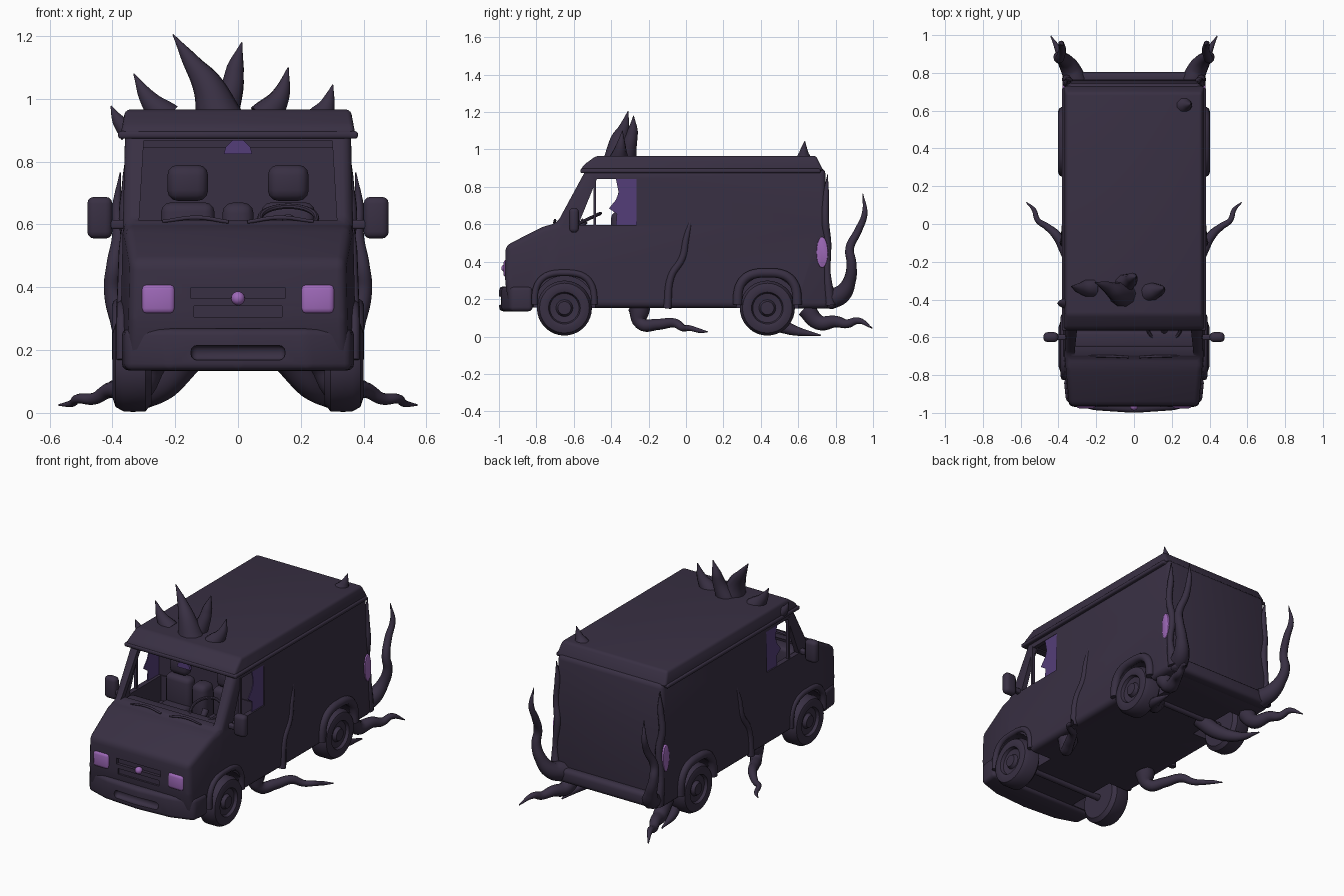
import bpy, bmesh, math
from mathutils import Vector, Matrix

def material(name, rgb):
    m = bpy.data.materials.new(name)
    m.diffuse_color = (*rgb, 1)
    return m

DARK = material("dark plum", (0.040, 0.029, 0.056))
GLASS = material("deep violet", (0.088, 0.048, 0.190))
LAMP = material("lamp purple", (0.340, 0.140, 0.480))

def finish(name, bm, mat):
    bmesh.ops.recalc_face_normals(bm, faces=bm.faces)
    me = bpy.data.meshes.new(name)
    bm.to_mesh(me)
    bm.free()
    ob = bpy.data.objects.new(name, me)
    bpy.context.collection.objects.link(ob)
    me.materials.append(mat)
    return ob

def prism(name, pts, a, b, axis='x', mat=DARK, bevel=0, seg=3, shape=None):
    """Extrude a 2D outline from a to b along an axis, optionally rounded."""
    bm = bmesh.new()
    put = {'x': lambda p, t: (t, p[0], p[1]),
           'y': lambda p, t: (p[0], t, p[1]),
           'z': lambda p, t: (p[0], p[1], t)}[axis]
    lo = [bm.verts.new(put(p, a)) for p in pts]
    hi = [bm.verts.new(put(p, b)) for p in pts]
    n = len(pts)
    bm.faces.new(lo)
    bm.faces.new(hi)
    for i in range(n):
        bm.faces.new((lo[i], lo[(i + 1) % n], hi[(i + 1) % n], hi[i]))
    bmesh.ops.recalc_face_normals(bm, faces=bm.faces)
    if bevel:
        bmesh.ops.bevel(bm, geom=bm.edges[:], offset=bevel, segments=seg,
                        profile=0.5, affect='EDGES', clamp_overlap=True)
    if shape:
        shape(bm)
    return finish(name, bm, mat)

def box(name, lo, hi, mat=DARK, bevel=0.0, seg=3):
    return prism(name, [(lo[0], lo[1]), (hi[0], lo[1]), (hi[0], hi[1]), (lo[0], hi[1])],
                 lo[2], hi[2], 'z', mat, bevel, seg)

def tube(name, pts, mat=DARK, sides=3):
    """Smooth tapering tube; each point is x, y, z, radius."""
    cu = bpy.data.curves.new(name, 'CURVE')
    cu.dimensions = '3D'
    cu.bevel_depth = 1
    cu.bevel_resolution = sides
    cu.resolution_u = 6
    cu.use_fill_caps = True
    sp = cu.splines.new('BEZIER')
    sp.bezier_points.add(len(pts) - 1)
    for bp, p in zip(sp.bezier_points, pts):
        bp.co = p[:3]
        bp.radius = p[3]
        bp.handle_left_type = bp.handle_right_type = 'AUTO'
    ob = bpy.data.objects.new(name, cu)
    bpy.context.collection.objects.link(ob)
    cu.materials.append(mat)
    select(ob)
    bpy.ops.object.convert(target='MESH')
    return bpy.context.object

def select(ob):
    bpy.ops.object.select_all(action='DESELECT')
    ob.select_set(True)
    bpy.context.view_layer.objects.active = ob

def cut(ob, *cutters):
    select(ob)
    for c in cutters:
        m = ob.modifiers.new("cut", 'BOOLEAN')
        m.operation, m.solver, m.object = 'DIFFERENCE', 'EXACT', c
        bpy.ops.object.modifier_apply(modifier=m.name)
    for c in cutters:
        bpy.data.objects.remove(c)

def flip(pts, s):
    return [(s * p[0], *p[1:]) for p in pts]

# Body shell, narrowing upwards and towards the nose
def taper(bm):
    for co, no in (((0, -0.7, 0), (0, 1, 0)), ((0, 0, 0.6), (0, 0, 1))):
        bmesh.ops.bisect_plane(bm, geom=bm.verts[:] + bm.edges[:] + bm.faces[:],
                               plane_co=co, plane_no=no)
    for v in bm.verts:
        v.co.x *= 1 - 0.05 * (v.co.z - 0.15) / 0.8
        if v.co.y < -0.7:
            v.co.x *= 1 - 0.28 * (-0.7 - v.co.y)

body = prism("van_body", [(-0.945, 0.155), (-0.968, 0.30), (-0.965, 0.485), (-0.76, 0.59),
             (-0.69, 0.605), (-0.53, 0.90), (0.745, 0.90), (0.768, 0.15)],
             -0.377, 0.377, 'x', bevel=0.03, shape=taper)

# Cabin, window, wheel well and grille openings
cabin = prism("cabin_cutter", [(-0.64, 0.44), (-0.655, 0.60), (-0.505, 0.875),
              (-0.27, 0.875), (-0.27, 0.44)], -0.335, 0.335)
screen = prism("windscreen_cutter", [(-0.315, 0.612), (0.315, 0.612), (0.30, 0.867),
               (-0.30, 0.867)], -0.82, -0.50, 'y')
sides = prism("side_window_cutter", [(-0.577, 0.595), (-0.265, 0.595), (-0.265, 0.843),
              (-0.476, 0.843)], -0.6, 0.6)
slots = [box("grille_cutter", (-0.15, -1.1, 0.365), (0.15, -0.948, 0.40)),
         box("grille_cutter", (-0.14, -1.1, 0.305), (0.14, -0.955, 0.34))]
wells = []
for yc in (-0.65, 0.435):
    for s in (-1, 1):
        ring = [(yc + 0.165 * math.cos(k * math.pi / 14), 0.15 + 0.175 * math.sin(k * math.pi / 14))
                for k in range(28)]
        wells.append(prism("well_cutter", ring, s * 0.22, s * 0.6))
cut(body, cabin, screen, sides, *slots, *wells)

# Roof cap and gutter
def roof_taper(bm):
    for v in bm.verts:
        v.co.x *= 1 - 0.5 * (v.co.z - 0.88)

prism("roof_cap", [(-0.565, 0.885), (-0.55, 0.915), (-0.48, 0.966), (0.695, 0.966), (0.735, 0.885)],
      -0.375, 0.375, bevel=0.015, shape=roof_taper)
box("roof_gutter", (-0.382, -0.565, 0.873), (0.382, 0.72, 0.897), bevel=0.009)

# Bumpers
bumper = prism("front_bumper", [(-0.372, -0.82), (-0.36, -0.94), (-0.22, -0.985), (0, -1.0),
               (0.22, -0.985), (0.36, -0.94), (0.372, -0.82)], 0.135, 0.268, 'z', bevel=0.022)
cut(bumper, box("bumper_cutter", (-0.15, -1.1, 0.168), (0.15, -0.965, 0.215), bevel=0.02))
box("rear_bumper", (-0.36, 0.72, 0.15), (0.36, 0.805, 0.235), bevel=0.025)

# Cabin fittings
box("dashboard", (-0.33, -0.66, 0.43), (0.33, -0.565, 0.60), bevel=0.02)
box("centre_console", (-0.05, -0.40, 0.43), (0.05, -0.29, 0.67), bevel=0.035)
bpy.ops.mesh.primitive_torus_add(major_radius=0.09, minor_radius=0.009, major_segments=28,
                                 minor_segments=8, location=(0.16, -0.54, 0.62),
                                 rotation=(math.radians(25), 0, 0))
bpy.context.object.name = "steering_wheel"
bpy.context.object.data.materials.append(DARK)
tube("steering_column", [(0.16, -0.59, 0.56, 0.015), (0.16, -0.54, 0.62, 0.02)])
prism("rear_view_mirror", [(-0.045, 0.825), (0.045, 0.825), (0.04, 0.845), (0.015, 0.87),
      (-0.015, 0.87), (-0.04, 0.845)], -0.53, -0.515, 'y', GLASS)
# Gem in the grille
bpy.ops.mesh.primitive_uv_sphere_add(segments=16, ring_count=8, radius=0.022,
                                     location=(0, -0.965, 0.365))
bpy.context.object.name = "grille_gem"
bpy.context.object.data.materials.append(LAMP)

def wheel(name, x, y, s):
    """Lathe the tyre and dished rim about the x axis."""
    prof = [(-0.06, 0), (-0.06, 0.125), (-0.04, 0.147), (0.03, 0.147), (0.055, 0.133), (0.064, 0.105),
            (0.058, 0.085), (0.04, 0.078), (0.035, 0.045), (0.055, 0.035), (0.057, 0)]
    bm = bmesh.new()
    vs = [bm.verts.new((s * px, 0, r)) for px, r in prof]
    es = [bm.edges.new(e) for e in zip(vs, vs[1:])]
    bmesh.ops.spin(bm, geom=vs + es, cent=(0, 0, 0), axis=(1, 0, 0), angle=2 * math.pi, steps=36)
    bmesh.ops.remove_doubles(bm, verts=bm.verts, dist=0.0005)
    bmesh.ops.translate(bm, verts=bm.verts, vec=(x, y, 0.152))
    finish(name, bm, DARK)

# Everything that repeats on both sides
for s, side in ((-1, "left"), (1, "right")):
    def both(name, pts, mat=DARK):
        tube(side + "_" + name, flip(pts, s), mat)

    def sbox(name, lo, hi, mat=DARK, bevel=0.0):
        xs = sorted((s * lo[0], s * hi[0]))
        box(side + "_" + name, (xs[0], *lo[1:]), (xs[1], *hi[1:]), mat, bevel)

    for end, yc, r in (("front", -0.65, 0.018), ("rear", 0.435, 0.026)):
        wheel(f"{side}_{end}_wheel", s * 0.335, yc, s)
        # Squarish wheel arch flare
        arc = []
        for k in range(11):
            a = math.pi * (k / 10)
            c, d = math.cos(a), math.sin(a)
            arc.append((0.370 if end == "front" else 0.376, yc + 0.16 * math.copysign(abs(c) ** 0.7, c),
                        0.17 + 0.17 * d ** 0.7, r))
        both(end + "_wheel_arch", arc)
    tube(side + "_axle", [(0, 0.435, 0.152, 0.02), (s * 0.3, 0.435, 0.152, 0.02)])
    tube(side + "_front_axle", [(0, -0.65, 0.152, 0.02), (s * 0.3, -0.65, 0.152, 0.02)])
    sbox("headlight", (0.20, -0.976, 0.315), (0.308, -0.93, 0.41), LAMP, 0.018)
    sbox("seat_back", (0.075, -0.37, 0.44), (0.245, -0.29, 0.67), bevel=0.03)
    sbox("headrest", (0.095, -0.365, 0.675), (0.225, -0.295, 0.79), bevel=0.034)
    sbox("seat_cushion", (0.07, -0.52, 0.43), (0.25, -0.29, 0.51), bevel=0.03)
    sbox("door_mirror", (0.40, -0.625, 0.555), (0.48, -0.573, 0.688), bevel=0.022)
    sbox("mirror_arm", (0.34, -0.615, 0.585), (0.42, -0.585, 0.615), bevel=0.008)
    sbox("window_pillar", (0.345, -0.495, 0.59), (0.362, -0.480, 0.85))
    # Broken side pane
    prism(side + "_broken_pane", [(-0.262, 0.592), (-0.262, 0.845), (-0.375, 0.845), (-0.36, 0.77),
          (-0.375, 0.73), (-0.412, 0.685), (-0.37, 0.655), (-0.375, 0.592)],
          s * 0.352, s * 0.358, mat=GLASS)
    # Oval tail lamp
    oval = [(0.728 + 0.031 * math.cos(k * math.pi / 10), 0.45 + 0.083 * math.sin(k * math.pi / 10))
            for k in range(20)]
    prism(side + "_tail_lamp", oval, s * 0.335, s * 0.378, mat=LAMP, bevel=0.005, seg=2)
    # Wipers
    both("wiper", [(0.03, -0.705, 0.608, 0.006), (0.13, -0.70, 0.622, 0.007), (0.24, -0.70, 0.61, 0.005)])
    # Veins creeping over the side and the rear corner
    both("side_vein", [(0.356, 0.03, 0.64, 0.008), (0.362, 0.0, 0.52, 0.018), (0.364, -0.02, 0.42, 0.02),
                       (0.368, -0.08, 0.32, 0.02), (0.372, -0.10, 0.15, 0.022)])
    both("corner_vein", [(0.345, 0.77, 0.17, 0.035), (0.36, 0.755, 0.34, 0.018), (0.345, 0.755, 0.5, 0.022),
                         (0.36, 0.745, 0.62, 0.02), (0.35, 0.748, 0.75, 0.018), (0.352, 0.757, 0.865, 0.002)])
    # Tentacles: under the side, rear ground, rear upright, wheel root
    both("side_tentacle", [(0.29, -0.25, 0.15, 0.06), (0.31, -0.24, 0.07, 0.035), (0.36, -0.15, 0.065, 0.03),
                           (0.41, -0.06, 0.072, 0.025), (0.46, -0.015, 0.045, 0.019),
                           (0.51, 0.02, 0.045, 0.015), (0.53, 0.075, 0.03, 0.012), (0.57, 0.115, 0.025, 0.003)])
    both("ground_tentacle", [(0.31, 0.64, 0.15, 0.05), (0.32, 0.71, 0.075, 0.042), (0.35, 0.80, 0.08, 0.032),
                             (0.38, 0.86, 0.068, 0.024), (0.40, 0.92, 0.085, 0.018), (0.44, 0.995, 0.045, 0.003)])
    both("upright_tentacle", [(0.31, 0.76, 0.20, 0.06), (0.34, 0.83, 0.225, 0.05), (0.375, 0.875, 0.30, 0.034),
                              (0.40, 0.885, 0.39, 0.027), (0.395, 0.875, 0.47, 0.024), (0.38, 0.92, 0.565, 0.021),
                              (0.385, 0.955, 0.655, 0.016), (0.375, 0.945, 0.765, 0.002)])
    both("wheel_root", [(0.16, 0.40, 0.17, 0.05), (0.23, 0.46, 0.09, 0.045), (0.31, 0.56, 0.038, 0.03),
                        (0.34, 0.72, 0.006, 0.004)])

# Horns on the roof
horns = [
    [(-0.06, -0.37, 0.94, 0.075), (-0.095, -0.36, 1.04, 0.05), (-0.15, -0.33, 1.12, 0.027), (-0.207, -0.31, 1.205, 0.002)],
    [(-0.055, -0.32, 0.94, 0.055), (-0.02, -0.30, 1.03, 0.038), (-0.008, -0.285, 1.10, 0.028), (0.012, -0.28, 1.18, 0.002)],
    [(-0.23, -0.34, 0.94, 0.055), (-0.285, -0.34, 1.0, 0.030), (-0.332, -0.33, 1.08, 0.002)],
    [(0.085, -0.36, 0.94, 0.055), (0.135, -0.35, 1.01, 0.030), (0.16, -0.34, 1.10, 0.002)],
    [(0.265, 0.63, 0.94, 0.050), (0.285, 0.63, 0.985, 0.024), (0.302, 0.635, 1.045, 0.002)],
    [(-0.345, -0.42, 0.89, 0.035), (-0.38, -0.42, 0.93, 0.022), (-0.405, -0.42, 0.978, 0.002)]]
for h in horns:
    tube("roof_horn", h)

# Smooth shading with crisp edges
bpy.ops.object.select_all(action='SELECT')
bpy.context.view_layer.objects.active = body
bpy.ops.object.shade_smooth_by_angle(angle=math.radians(40))
